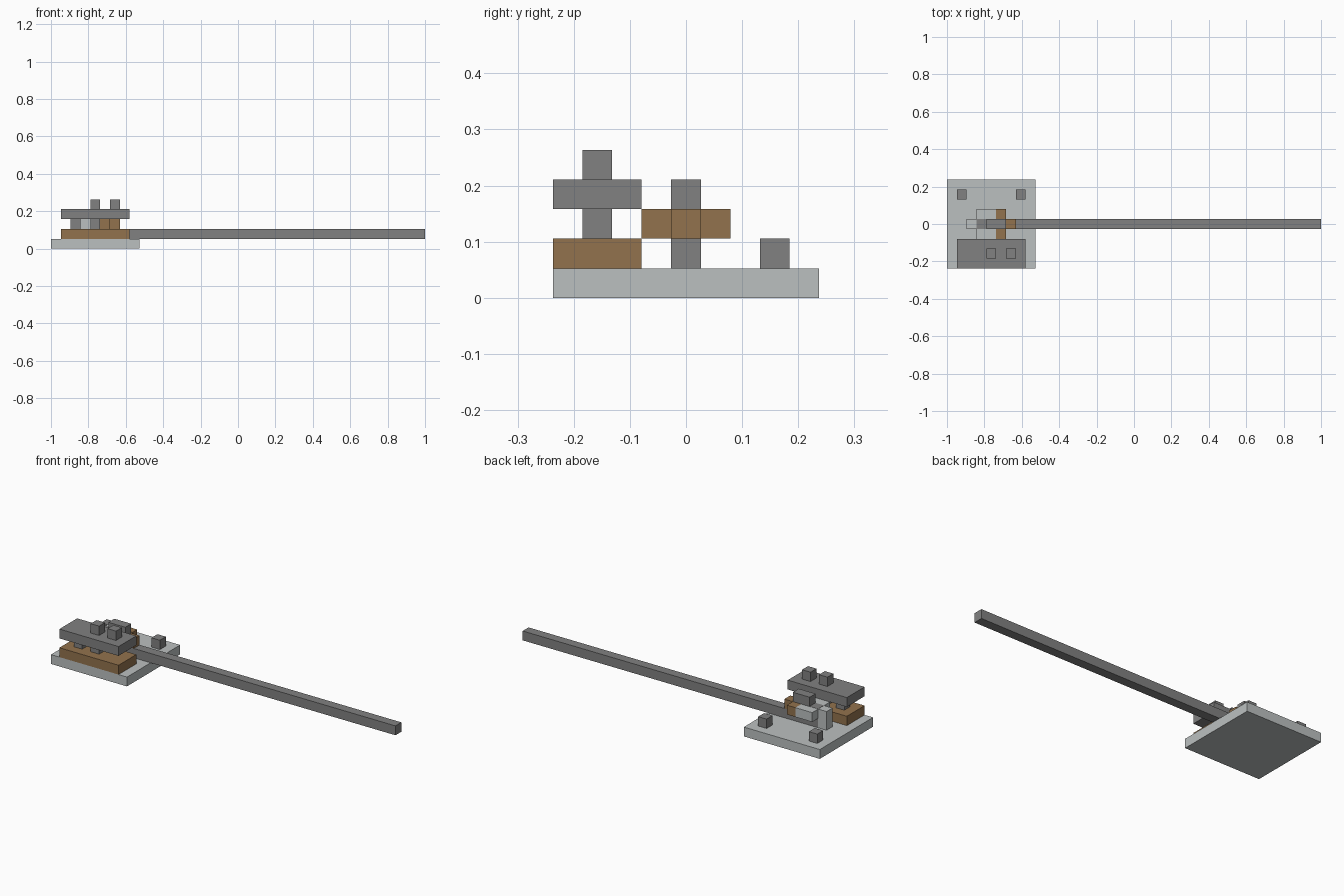
import bpy
import bmesh

cube = bpy.data.objects.get("Cube")
if cube:
    bpy.data.objects.remove(cube, do_unlink=True)

U = 2 / 38  # one building block


def material(name, rgb):
    mat = bpy.data.materials.new(name)
    mat.use_nodes = True
    mat.diffuse_color = (*rgb, 1)
    mat.node_tree.nodes["Principled BSDF"].inputs["Base Color"].default_value = (*rgb, 1)
    return mat


gray = material("dark gray", (0.22, 0.22, 0.22))
light = material("light gray", (0.50, 0.53, 0.53))
brown = material("wood brown", (0.29, 0.17, 0.075))


def block(name, mat, x, y, z):
    """Box from ranges in block units; x counts from the base's outer edge."""
    bm = bmesh.new()
    bmesh.ops.create_cube(bm, size=1)
    ranges = ((x[0] - 19, x[1] - 19), y, z)
    for v in bm.verts:
        v.co = [U * (lo if c < 0 else hi) for c, (lo, hi) in zip(v.co, ranges)]
    mesh = bpy.data.meshes.new(name)
    bm.to_mesh(mesh)
    bm.free()
    mesh.materials.append(mat)
    obj = bpy.data.objects.new(name, mesh)
    bpy.context.collection.objects.link(obj)
    return obj


MID, WIDE = (-0.5, 0.5), (-1.5, 1.5)
FRONT, PIN = (-4.5, -1.5), (-3.5, -2.5)

# Base plate with two pegs at the back
block("base_plate", light, (0, 9), (-4.5, 4.5), (0, 1))
for side, x in (("right", 1), ("left", 7)):
    block(f"back_peg_{side}", gray, (x, x + 1), (2.5, 3.5), (1, 2))

# Layered front block, joined and topped by pegs
block("front_lower_slab", brown, (1, 8), FRONT, (1, 2))
block("front_upper_slab", gray, (1, 8), FRONT, (3, 4))
for i, x in enumerate((2, 4)):
    block(f"spacer_peg_{i + 1}", gray, (x, x + 1), PIN, (2, 3))
    block(f"top_peg_{i + 1}", gray, (x + 2, x + 3), PIN, (4, 5))

# Long bar with its clamp
block("long_bar", gray, (3, 38), MID, (1, 2))
block("bar_end_cap", light, (2, 3), MID, (1, 3))
block("clamp_light", light, (3, 5), WIDE, (2, 3))
block("clamp_core", gray, (3, 4), MID, (2.5, 3.02))
block("clamp_wood", brown, (5, 6), WIDE, (2, 3))
block("clamp_wood_tip", brown, (6, 7), MID, (2, 3))
block("clamp_top", gray, (4, 6), MID, (3, 4))
